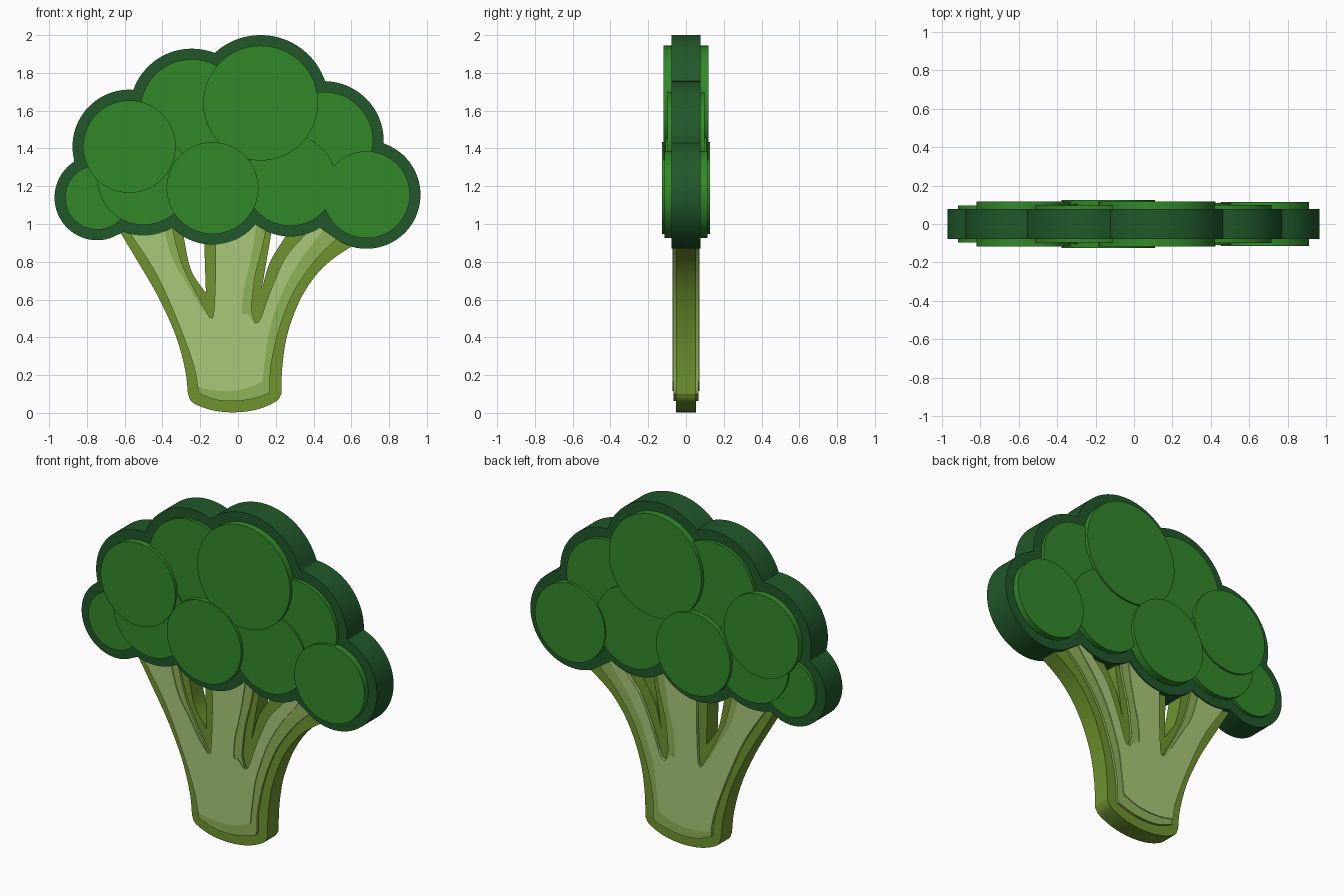
import bpy, bmesh, math
from mathutils import Vector

if "Cube" in bpy.data.objects:
    bpy.data.objects.remove(bpy.data.objects["Cube"])


def material(name, rgb):
    m = bpy.data.materials.new(name)
    m.diffuse_color = (*rgb, 1)
    m.use_nodes = True
    m.node_tree.nodes["Principled BSDF"].inputs["Base Color"].default_value = m.diffuse_color
    return m


DARK = material("dark_green", (0.015, 0.098, 0.023))
GREEN = material("floret_green", (0.032, 0.25, 0.023))
RIND = material("stem_rind", (0.156, 0.296, 0.028))
SHADE = material("stem_shade", (0.275, 0.445, 0.098))
PALE = material("stem_pale", (0.402, 0.584, 0.191))


def slab(name, outline, depth, mat):
    """Extrude an x-z outline symmetrically to y = +-depth."""
    bm = bmesh.new()
    face = bm.faces.new([bm.verts.new((x, -depth, z)) for x, z in outline])
    new = bmesh.ops.extrude_face_region(bm, geom=[face], use_keep_orig=True)["geom"]
    verts = [v for v in new if isinstance(v, bmesh.types.BMVert)]
    bmesh.ops.translate(bm, verts=verts, vec=(0, 2 * depth, 0))
    bmesh.ops.recalc_face_normals(bm, faces=bm.faces)
    bmesh.ops.triangulate(bm, faces=[f for f in bm.faces if len(f.verts) > 4])
    me = bpy.data.meshes.new(name)
    bm.to_mesh(me)
    bm.free()
    me.shade_smooth()
    me.set_sharp_from_angle(angle=math.radians(30))
    me.materials.append(mat)
    ob = bpy.data.objects.new(name, me)
    bpy.context.collection.objects.link(ob)
    return ob


def smooth(points, steps=6):
    """Catmull-Rom curve through the points."""
    p = [Vector(q) for q in points]
    p = [2 * p[0] - p[1]] + p + [2 * p[-1] - p[-2]]
    out = []
    for a, b, c, d in zip(p, p[1:], p[2:], p[3:]):
        for i in range(steps):
            t = i / steps
            out.append(0.5 * (2 * b + (c - a) * t + (2 * a - 5 * b + 4 * c - d) * t * t
                              + (3 * b - a - 3 * c + d) * t ** 3))
    return out + [p[-2]]


def joined(*segments):
    """Chain smoothed segments into one closed outline without repeats."""
    out = []
    for s in segments:
        for v in smooth(s):
            if not out or (v - out[-1]).length > 1e-4:
                out.append(v)
    if (out[0] - out[-1]).length < 1e-4:
        out.pop()
    return out


# Florets: x, z, radius, half depth
florets = [
    (-0.745, 1.14, 0.170, 0.095),
    (-0.575, 1.41, 0.245, 0.116),
    (-0.245, 1.60, 0.272, 0.096),
    (0.120, 1.64, 0.304, 0.118),
    (0.455, 1.44, 0.260, 0.099),
    (0.680, 1.155, 0.230, 0.115),
    (-0.135, 1.19, 0.243, 0.126),
    (-0.500, 1.24, 0.245, 0.105),
    (0.277, 1.23, 0.240, 0.108),
]
for i, (cx, cz, r, d) in enumerate(florets):
    ring = [(cx + r * math.cos(k * math.tau / 96), cz + r * math.sin(k * math.tau / 96))
            for k in range(96)]
    slab(f"floret_{i + 1}", ring, d, GREEN)

# Dark crown: outer envelope of the enlarged floret circles
origin = Vector((0, 1.3))
crown = []
for k in range(720):
    u = Vector((math.cos(k * math.tau / 720), math.sin(k * math.tau / 720)))
    reach = 0
    for cx, cz, r, _ in florets:
        c = Vector((cx, cz)) - origin
        along = c.dot(u)
        disc = along ** 2 - c.length_squared + (r + 0.056) ** 2
        if disc > 0:
            reach = max(reach, along + math.sqrt(disc))
    crown.append(origin + u * reach)
slab("crown", crown, 0.078, DARK)

# Stem rind: left side, base, right side, then the two gaps between stalks
slab("stem_rind", joined(
    [(-.70, 1.08), (-.62, .95), (-.53, .80), (-.42, .61), (-.33, .41), (-.28, .23), (-.265, .10)],
    [(-.265, .10), (-.24, .055), (-.14, .015), (-.02, .003), (.10, .018), (.20, .06), (.23, .10)],
    [(.23, .10), (.235, .25), (.265, .43), (.34, .62), (.45, .77), (.60, .88), (.75, .95)],
    [(.75, 1.08), (.32, 1.08)],
    [(.32, 1.08), (.26, .95), (.17, .80), (.125, .65)],
    [(.125, .65), (.15, .80), (.175, .95), (.18, 1.08)],
    [(-.18, 1.08), (-.18, .95), (-.17, .64)],
    [(-.175, .64), (-.25, .76), (-.29, .95), (-.31, 1.08)],
), 0.052, RIND)

# Edges shared by the two raised stem layers
left_side = [(-.65, 1.08), (-.57, .95), (-.43, .73), (-.31, .46), (-.235, .25), (-.212, .13)]
right_gap = [(.47, 1.08), (.36, .95), (.25, .82), (.17, .64), (.12, .50), (.09, .475)]
left_gap = [(-.13, 1.08), (-.12, .90), (-.12, .70), (-.13, .52), (-.15, .505)]

slab("stem_shade", joined(
    left_side,
    [(-.212, .105), (-.12, .07), (-.02, .062), (.08, .075), (.16, .10)],
    [(.17, .12), (.175, .25), (.22, .45), (.30, .65), (.42, .82), (.53, .93), (.62, 1.05)],
    right_gap,
    [(.07, .55), (.09, .72), (.13, .88), (.17, 1.08)],
    left_gap,
    [(-.18, .56), (-.24, .67), (-.30, .80), (-.34, .95), (-.36, 1.08)],
), 0.066, SHADE)

slab("stem_pale", joined(
    left_side,
    [(-.212, .135), (-.12, .118), (-.02, .118), (.06, .135), (.13, .165)],
    [(.13, .165), (.145, .30), (.17, .45), (.24, .65), (.33, .81), (.43, .94), (.52, 1.08)],
    right_gap,
    [(.045, .525), (.022, .53), (.03, .65), (.06, .78), (.09, .95), (.10, 1.08)],
    left_gap,
    [(-.20, .565), (-.28, .70), (-.34, .80), (-.385, .95), (-.40, 1.08)],
), 0.071, PALE)
